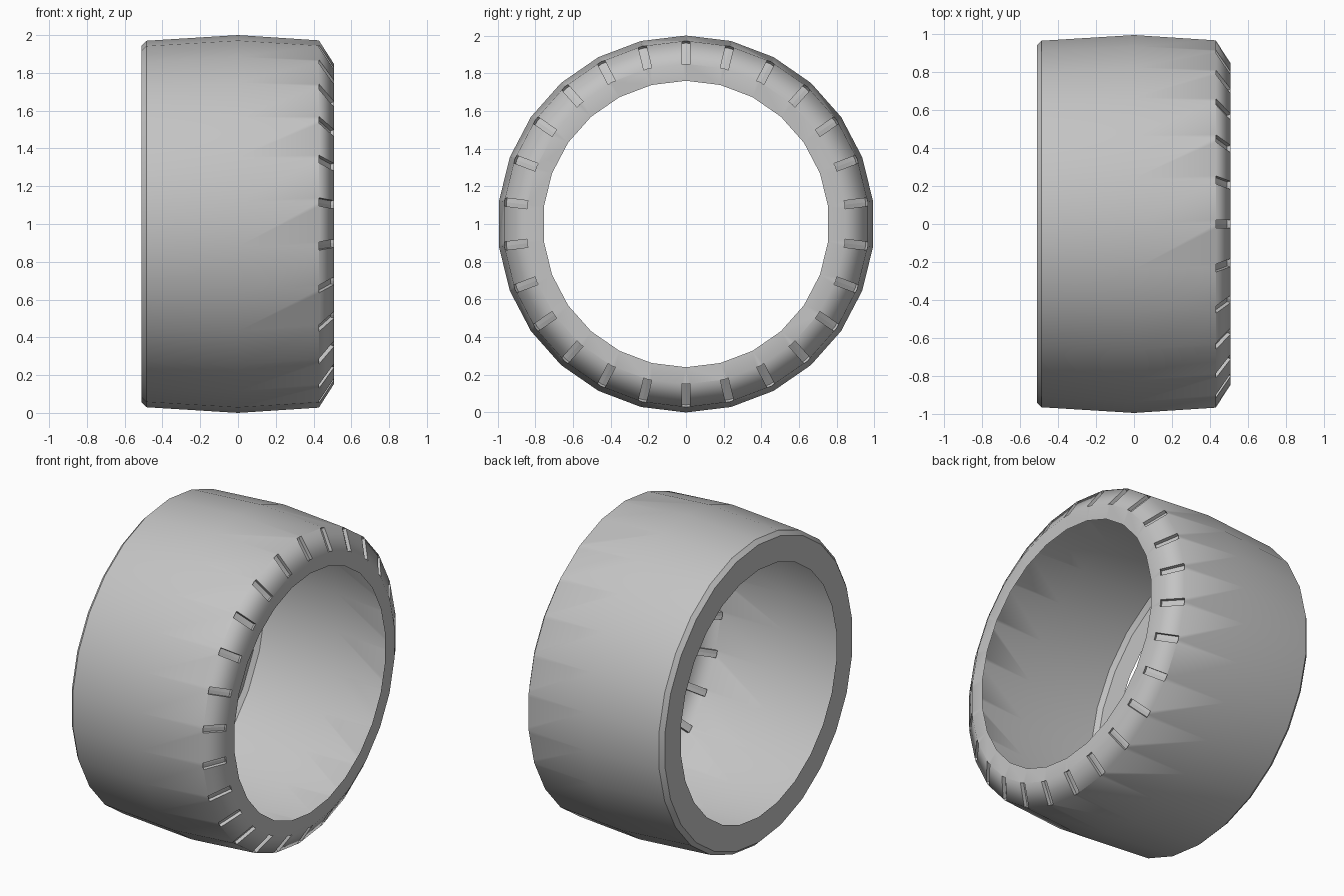
import bpy, bmesh
from math import sin, cos, pi
from mathutils import Vector

if "Cube" in bpy.data.objects:
    bpy.data.objects.remove(bpy.data.objects["Cube"], do_unlink=True)

SIDES = 26
HALF_WIDTH = 0.022   # groove half width
DEPTH = 0.022        # groove depth

# Profile from inner rim, as (x, radius)
LIP, FACE, EDGE, CROWN = (-0.51, 0.785), (-0.51, 0.945), (-0.485, 0.97), (0, 1)
SHOULDER, WALL, BEAD = (0.43, 0.972), (0.508, 0.85), (0.505, 0.76)

bm = bmesh.new()


def position(ring, i):
    a = 2 * pi * i / SIDES
    x, r = ring
    return Vector((x, -r * sin(a), 1 + r * cos(a)))


def make_ring(ring):
    return [bm.verts.new(position(ring, i)) for i in range(SIDES)]


def make_offsets(ring, step):
    """Points on the ring's straight sides, next to each corner."""
    t = HALF_WIDTH / (2 * ring[1] * sin(pi / SIDES))
    return [bm.verts.new(position(ring, i).lerp(position(ring, i + step), t))
            for i in range(SIDES)]


def face(*verts, smooth=True):
    f = bm.faces.new(verts)
    f.smooth = smooth
    return f


def sharpen(a, b):
    bm.edges.get((a, b)).smooth = False


lip, rim, edge, crown = [make_ring(r) for r in (LIP, FACE, EDGE, CROWN)]
sh, wall, bead = [make_ring(r) for r in (SHOULDER, WALL, BEAD)]
sh_prev, sh_next = make_offsets(SHOULDER, -1), make_offsets(SHOULDER, 1)
wall_prev, wall_next = make_offsets(WALL, -1), make_offsets(WALL, 1)

for j in range(SIDES):
    k = (j + 1) % SIDES
    # Plain side ring, chamfer and first half of tread
    for a, b in ((lip, rim), (rim, edge), (edge, crown)):
        face(a[j], a[k], b[k], b[j])
    sharpen(rim[j], rim[k])
    sharpen(edge[j], edge[k])
    # Second half of tread, shoulder and side wall
    face(crown[j], crown[k], sh[k], sh_prev[k], sh_next[j], sh[j])
    face(sh_next[j], sh_prev[k], wall_prev[k], wall_next[j])
    face(wall[j], wall_next[j], wall_prev[k], wall[k], bead[k], bead[j])

# Recessed shoulder grooves
dx, dr = WALL[0] - SHOULDER[0], SHOULDER[1] - WALL[1]
for j in range(SIDES):
    a = 2 * pi * j / SIDES
    normal = Vector((dr, -dx * sin(a), dx * cos(a))).normalized()
    top = [sh_prev[j], sh[j], sh_next[j], wall_next[j], wall[j], wall_prev[j]]
    low = [bm.verts.new(v.co - normal * DEPTH) for v in top]
    for i in range(len(top)):
        n = (i + 1) % len(top)
        face(top[i], top[n], low[n], low[i], smooth=False)
        sharpen(top[i], top[n])
    face(low[0], low[1], low[4], low[5], smooth=False)
    face(low[1], low[2], low[3], low[4], smooth=False)

mesh = bpy.data.meshes.new("tyre")
bm.to_mesh(mesh)
bm.free()
tyre = bpy.data.objects.new("tyre", mesh)
bpy.context.collection.objects.link(tyre)

# Single grey material
grey = bpy.data.materials.new("plain grey")
grey.use_nodes = True
color = (0.55, 0.55, 0.55, 1)
grey.diffuse_color = color
for node in grey.node_tree.nodes:
    if node.type == 'BSDF_PRINCIPLED':
        node.inputs["Base Color"].default_value = color
mesh.materials.append(grey)
